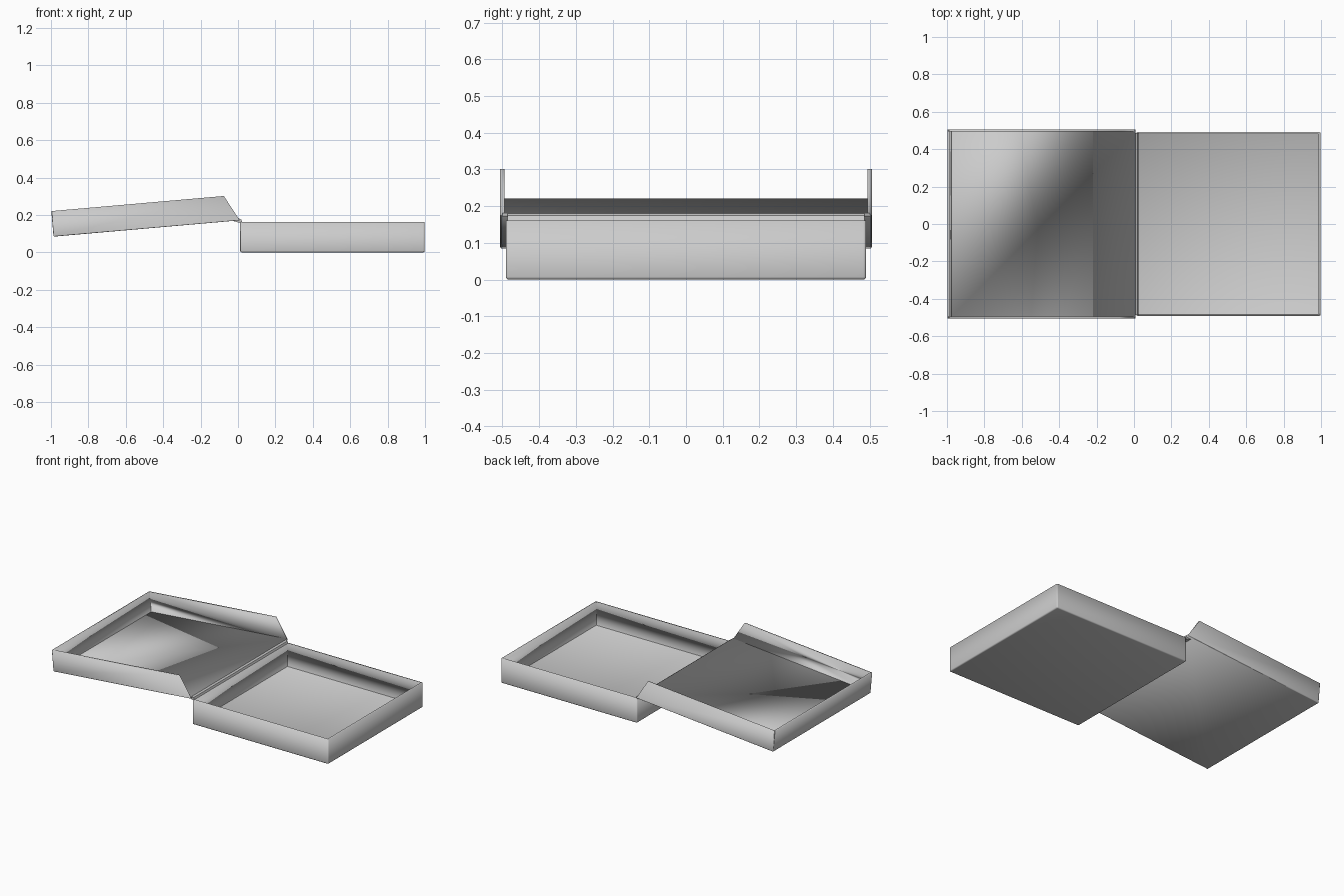
import bpy, bmesh, math
from mathutils import Matrix

if "Cube" in bpy.data.objects:
    bpy.data.objects.remove(bpy.data.objects["Cube"])

WALL = 0.011


def shell(name, profile, half_w, open_edges, xform=Matrix(), bevel=0.008):
    """Extrude an XZ profile along Y, drop the open sides, round edges, thicken inwards."""
    bm = bmesh.new()
    front = [bm.verts.new((x, -half_w, z)) for x, z in profile]
    back = [bm.verts.new((x, half_w, z)) for x, z in profile]
    bm.faces.new(front)
    bm.faces.new(back[::-1])
    n = len(profile)
    for i in range(n):
        if i not in open_edges:
            j = (i + 1) % n
            bm.faces.new((front[i], back[i], back[j], front[j]))
    bmesh.ops.recalc_face_normals(bm, faces=bm.faces)
    # recalc on an open shell may choose inwards: check against the floor face
    floor = min(bm.faces, key=lambda f: f.calc_center_median().z)
    if floor.normal.z > 0:
        bmesh.ops.reverse_faces(bm, faces=bm.faces)
    inner = [e for e in bm.edges if len(e.link_faces) == 2]
    bmesh.ops.bevel(bm, geom=inner, offset=bevel, segments=3, profile=0.5, affect='EDGES')
    bm.transform(xform)
    me = bpy.data.meshes.new(name)
    bm.to_mesh(me)
    bm.free()
    ob = bpy.data.objects.new(name, me)
    bpy.context.collection.objects.link(ob)
    mod = ob.modifiers.new("thickness", 'SOLIDIFY')
    mod.thickness = WALL
    mod.offset = -1
    mod.use_even_offset = True
    bpy.context.view_layer.objects.active = ob
    ob.select_set(True)
    bpy.ops.object.shade_smooth_by_angle(angle=math.radians(40))
    ob.select_set(False)
    return ob


# Lower tray, open on top
shell("box_tray", [(0.012, 0), (0.998, 0), (0.998, 0.161), (0.012, 0.161)], 0.491, {2})

# Opened lid, tilted about the hinge; open on top and on the slanted hinge side
tilt = Matrix.Translation((0.008, 0, 0.171)) @ Matrix.Rotation(math.radians(-5), 4, 'Y')
shell("box_lid", [(-0.998, 0), (0, 0), (-0.072, 0.137), (-0.998, 0.137)], 0.506, {1, 2},
      tilt, 0.005)

# Folded hinge strip joining the lid floor to the back wall of the tray
bm = bmesh.new()
strip = [(-0.03, 0.169), (0.012, 0.157), (0.023, 0.161), (0.018, 0.174), (0.006, 0.181), (-0.03, 0.178)]
face = bm.faces.new([bm.verts.new((x, -0.486, z)) for x, z in strip])
ext = bmesh.ops.extrude_face_region(bm, geom=[face])
bmesh.ops.translate(bm, vec=(0, 0.972, 0),
                    verts=[v for v in ext["geom"] if isinstance(v, bmesh.types.BMVert)])
bmesh.ops.recalc_face_normals(bm, faces=bm.faces)
me = bpy.data.meshes.new("hinge_strip")
bm.to_mesh(me)
bm.free()
bpy.context.collection.objects.link(bpy.data.objects.new("hinge_strip", me))
